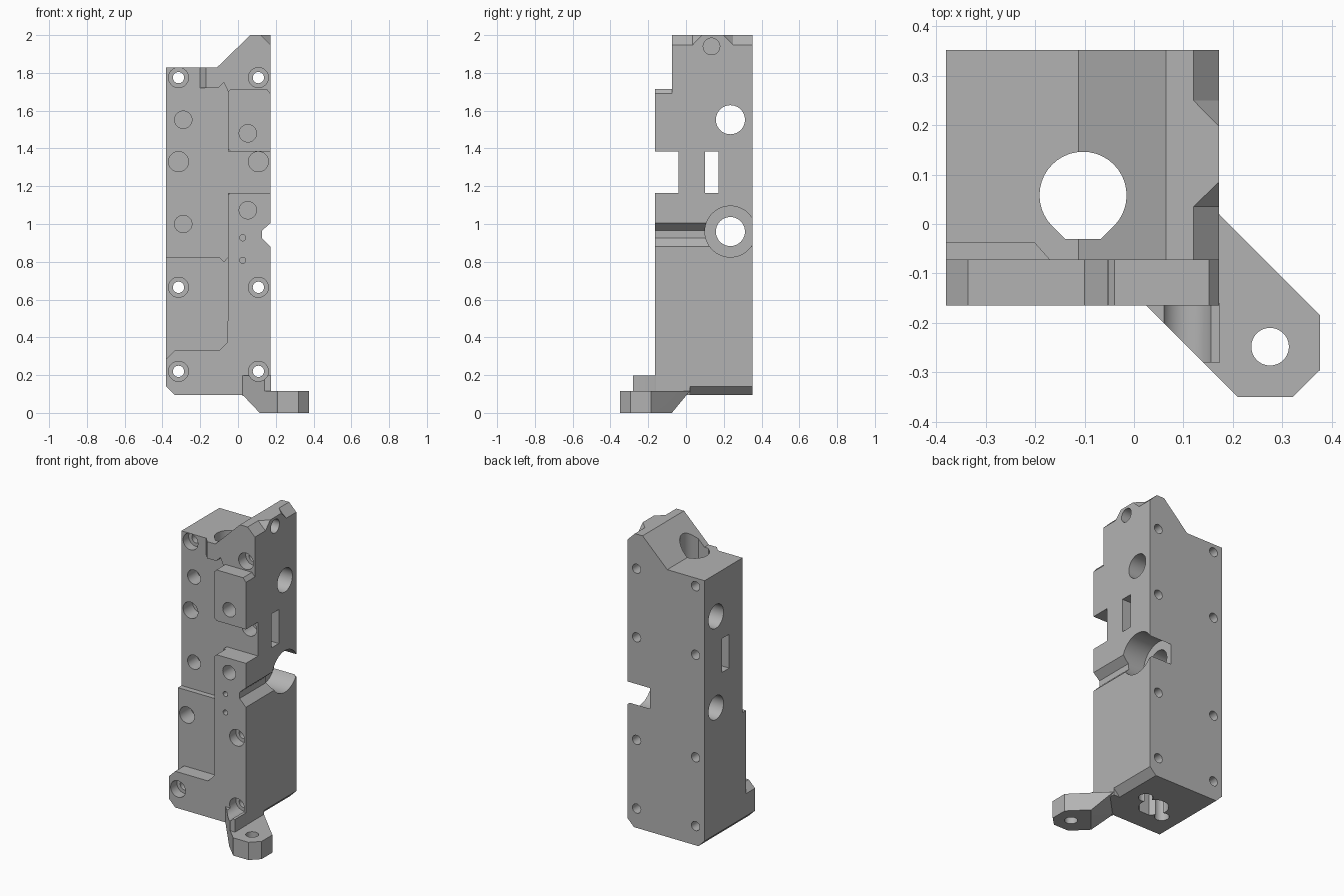
import bpy, bmesh
from math import sin, cos, pi, radians

if "Cube" in bpy.data.objects:
    bpy.data.objects.remove(bpy.data.objects["Cube"], do_unlink=True)

grey = bpy.data.materials.new("machined grey")
grey.use_nodes = True
grey.diffuse_color = (0.45, 0.45, 0.45, 1)
grey.node_tree.nodes["Principled BSDF"].inputs["Base Color"].default_value = (0.45, 0.45, 0.45, 1)


def finish(name, bm):
    bmesh.ops.recalc_face_normals(bm, faces=bm.faces)
    mesh = bpy.data.meshes.new(name)
    bm.to_mesh(mesh)
    bm.free()
    mesh.materials.append(grey)
    ob = bpy.data.objects.new(name, mesh)
    bpy.context.collection.objects.link(ob)
    return ob


def prism(name, pts, axis, lo, hi):
    """Extrude a 2D outline along one axis."""
    def place(p, d):
        return {"x": (d, p[0], p[1]), "y": (p[0], d, p[1]), "z": (p[0], p[1], d)}[axis]
    bm = bmesh.new()
    face = bm.faces.new([bm.verts.new(place(p, lo)) for p in pts])
    new = bmesh.ops.extrude_face_region(bm, geom=[face])["geom"]
    shift = place((0, 0), hi - lo)
    bmesh.ops.translate(bm, vec=shift, verts=[v for v in new if isinstance(v, bmesh.types.BMVert)])
    return finish(name, bm)


def hull(name, pts):
    bm = bmesh.new()
    for p in pts:
        bm.verts.new(p)
    bmesh.ops.convex_hull(bm, input=bm.verts)
    bmesh.ops.dissolve_limit(bm, angle_limit=0.01, verts=bm.verts, edges=bm.edges)
    return finish(name, bm)


def rect(a, b, c, d):
    return [(a, c), (b, c), (b, d), (a, d)]


def circle(u, v, r, n=40):
    return [(u + r * cos(2 * pi * i / n), v + r * sin(2 * pi * i / n)) for i in range(n)]


def cut(target, cutter):
    mod = target.modifiers.new("cut", "BOOLEAN")
    mod.operation = "DIFFERENCE"
    mod.solver = "EXACT"
    mod.object = cutter
    bpy.context.view_layer.objects.active = target
    bpy.ops.object.modifier_apply(modifier=mod.name)
    bpy.data.objects.remove(cutter, do_unlink=True)


# Main block: front outline with sloped shoulder and side notch
L, R, FRONT, BACK = -0.38, 0.172, -0.165, 0.352
body = prism("body", [
    (L, 0.14), (-0.335, 0.095), (R, 0.095), (R, 0.88), (0.127, 0.925), (0.127, 0.965),
    (R, 1.005), (R, 2), (0.065, 2), (-0.112, 1.828), (L, 1.828)], "y", FRONT, BACK)


def cut_front(pts, depth):
    cut(body, prism("cutter", pts, "y", -0.5, depth))


# Stepped recesses in the front
cut_front([(-0.5, 0.825), (-0.1, 0.825), (-0.075, 0.8), (-0.052, 0.825), (-0.052, 1.7),
           (-0.075, 1.75), (-0.105, 1.72), (-0.202, 1.72), (-0.202, 1.9), (-0.5, 1.9)], -0.037)
cut(body, prism("cutter", [(-0.21, -0.1), (-0.17, -0.1), (-0.17, -0.073), (-0.202, -0.037),
                           (-0.21, -0.037)], "z", 1.72, 1.9))
cut_front(rect(-0.5, 0.5, 1.715, 2.2), -0.073)
cut_front(rect(-0.06, 0.5, 1.165, 1.385), -0.04)
cut_front([(-0.43, 0.235), (-0.335, 0.33), (-0.1, 0.33), (-0.055, 0.375),
           (-0.052, 0.83), (-0.5, 0.83)], -0.073)

# Clipped corners of the raised front pads
for x, z, dx, dz in [(-0.055, 1.715, 0.016, -0.016), (R, 1.715, -0.02, -0.025),
                     (-0.055, 1.385, 0.016, 0.016), (-0.055, 1.165, 0.016, -0.016)]:
    cut_front([(x - dx, z - dz), (x + 2 * dx, z - dz), (x - dx, z + 2 * dz)], -0.073)

# Bottom right chamfer
cut(body, prism("cutter", [(0.107, 0.075), (0.2, 0.168), (0.2, 0.075)], "y", 0.02, 0.5))

# Top right corner chamfers beside the middle tooth
for end, inner, tip in [(-0.3, 0.035, 0.085), (0.5, 0.25, 0.197)]:
    hull_pts = [(0.12, end, 2), (R, end, 1.948), (0.12, inner, 2), (R, inner, 1.948), (R, tip, 2)]
    # continue past the faces for a clean cut
    out = [(R + 0.03, y, z) for _, y, z in hull_pts] + [(x, y, 2.03) for x, y, _ in hull_pts]
    cut(body, hull("cutter", hull_pts + out))

# Sideways bores, slot, large counterbore and blind top hole
for pts, lo, hi in [(circle(0.235, 1.552, 0.077), -0.6, 0.6),
                    (circle(0.235, 0.96, 0.077), -0.6, 0.6),
                    (rect(0.1, 0.172, 1.165, 1.385), -0.6, 0.6),
                    (circle(0.235, 0.96, 0.135, 64), 0.01, 0.6),
                    (circle(0.135, 1.94, 0.044), 0.07, 0.6)]:
    cut(body, prism("cutter", pts, "x", lo, hi))

# Vertical bore with a flat front, and two blind holes underneath
bx, by, br = -0.103, 0.058, 0.088
bore = [(bx + br * cos(radians(a)), by + br * sin(radians(a))) for a in range(-45, 226, 9)]
bore += [(bx - 0.036, by - br), (bx + 0.036, by - br)]
cut(body, prism("cutter", bore, "z", -0.1, 2.2))
for s in (-1, 1):
    cut(body, prism("cutter", circle(bx + s * 0.108, by + s * 0.056, 0.044), "z", -0.1, 0.25))

# Screw holes: wide counterbore from the front, narrow hole to the back
LX, RX = -0.315, 0.108
for x, z, depth in [(LX, 1.775, 0.02), (RX, 1.775, 0.0), (LX, 0.665, 0.04),
                    (RX, 0.665, -0.1), (LX, 0.22, -0.1), (RX, 0.22, -0.1)]:
    cut_front(circle(x, z, 0.053), depth)
    cut(body, prism("cutter", circle(x, z, 0.03, 24), "y", -0.3, 0.5))
for x in (LX, RX):
    cut_front(circle(x, 1.33, 0.053), 0.06)
    cut(body, prism("cutter", circle(x, 1.33, 0.03, 24), "y", 0.2, 0.5))

# Blind dowel holes and small pin holes in the front
for x, z, r, depth in [(-0.29, 1.552, 0.046, 0.06), (-0.29, 1.0, 0.046, 0.06),
                       (0.052, 1.48, 0.046, -0.06), (0.052, 1.073, 0.046, -0.06),
                       (0.025, 0.927, 0.016, -0.1), (0.025, 0.807, 0.016, -0.1)]:
    cut_front(circle(x, z, r), depth)

# Rib joining body and lug, grooved to clear the screw
rib = prism("lug_rib", [(0.025, -0.155), (0.025, -0.165), (0.14, -0.28), (0.174, -0.28),
                        (0.174, -0.165), (0.171, -0.155)], "z", 0.09, 0.197)
cut(rib, prism("cutter", circle(RX, 0.22, 0.053), "y", -0.5, 0.1))

# Mounting lug with a sloped underside
tip = [(0.376, -0.185), (0.376, -0.295), (0.32, -0.35), (0.21, -0.35)]
root_top = [(0.172, 0.02), (0.025, -0.165)]
root_low = [(0.265, -0.075), (0.115, -0.255)]
lug = hull("mounting_lug", [(x, y, 0.115) for x, y in tip + root_top]
           + [(0.025, -0.165, 0.095)] + [(x, y, 0) for x, y in tip + root_low])
cut(lug, prism("cutter", circle(0.275, -0.248, 0.038), "z", -0.1, 0.3))

# Smooth the bores, keep the machined edges sharp
for ob in (body, rib, lug):
    bpy.ops.object.select_all(action="DESELECT")
    ob.select_set(True)
    bpy.context.view_layer.objects.active = ob
    bpy.ops.object.shade_smooth_by_angle(angle=radians(25))
